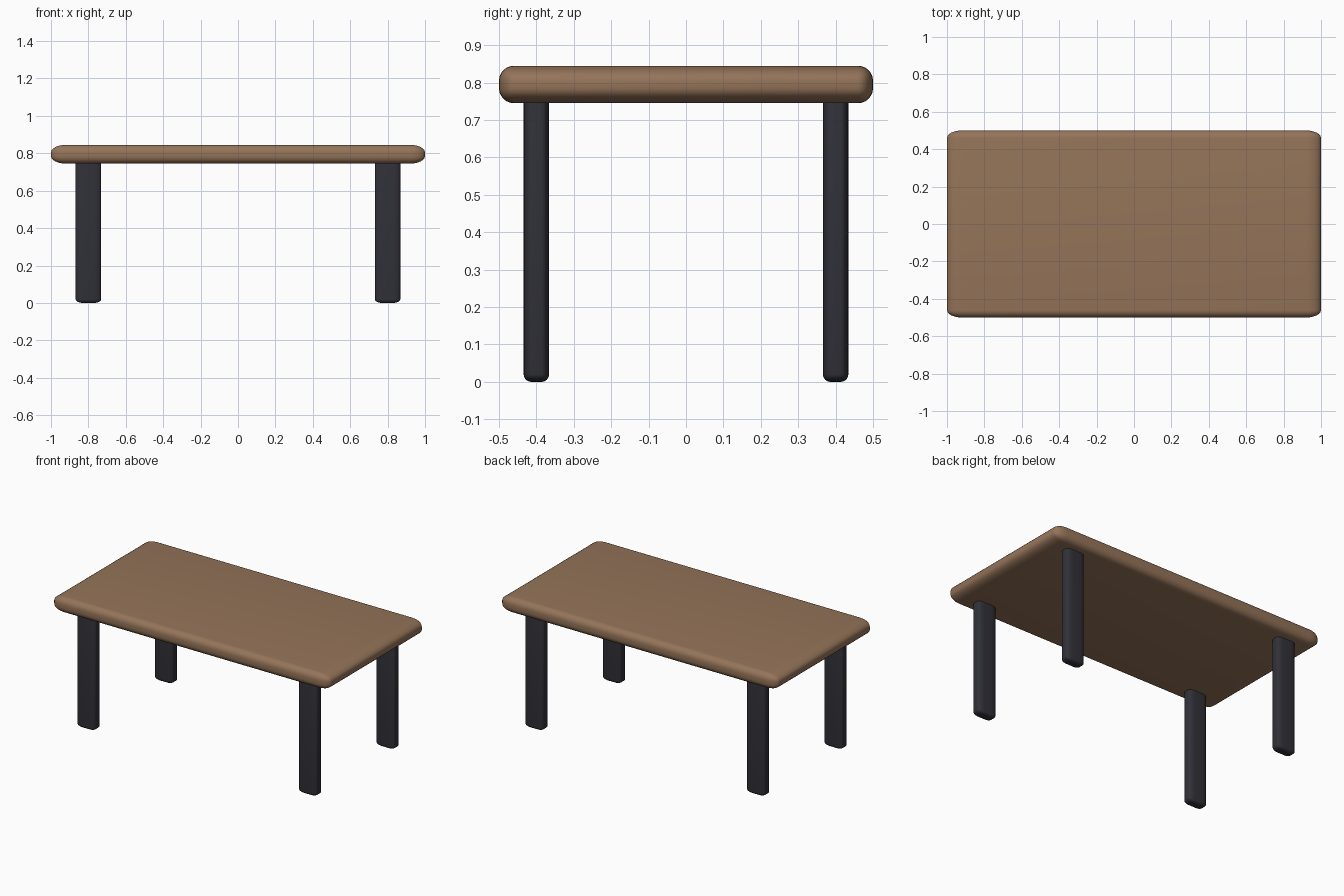
import bpy
import bmesh

cube = bpy.data.objects.get("Cube")
if cube:
    bpy.data.objects.remove(cube, do_unlink=True)


def make_material(name, rgb):
    mat = bpy.data.materials.new(name)
    mat.use_nodes = True
    colour = (*rgb, 1.0)
    mat.diffuse_color = colour
    mat.node_tree.nodes["Principled BSDF"].inputs["Base Color"].default_value = colour
    return mat


def rounded_box(name, centre, size, radius, mat):
    """Box with rounded edges; the rounding is stretched to double along x."""
    stretch = 2.0
    bm = bmesh.new()
    bmesh.ops.create_cube(bm, size=1.0)
    bmesh.ops.scale(bm, vec=(size[0] / stretch, size[1], size[2]), verts=bm.verts)
    bmesh.ops.bevel(bm, geom=bm.edges[:], offset=radius, offset_type='OFFSET',
                    segments=6, profile=0.5, affect='EDGES', clamp_overlap=True)
    bmesh.ops.scale(bm, vec=(stretch, 1, 1), verts=bm.verts)
    bmesh.ops.recalc_face_normals(bm, faces=bm.faces)
    mesh = bpy.data.meshes.new(name)
    bm.to_mesh(mesh)
    bm.free()
    mesh.materials.append(mat)
    obj = bpy.data.objects.new(name, mesh)
    obj.location = centre
    bpy.context.collection.objects.link(obj)
    bpy.ops.object.select_all(action='DESELECT')
    obj.select_set(True)
    bpy.context.view_layer.objects.active = obj
    bpy.ops.object.shade_smooth_by_angle()
    return obj


wood = make_material("brown wood", (0.3, 0.175, 0.1))
metal = make_material("dark metal", (0.03, 0.03, 0.04))

# Tabletop
rounded_box("tabletop", (0, 0, 0.795), (2.0, 1.0, 0.1), 0.04, wood)

# Four legs, running a little way into the tabletop
leg_height = 0.79
for depth, y in (("front", -0.4), ("back", 0.4)):
    for side, x in (("right", -0.8), ("left", 0.8)):
        rounded_box(f"{depth}_{side}_leg", (x, y, leg_height / 2),
                    (0.136, 0.068, leg_height), 0.02, metal)
